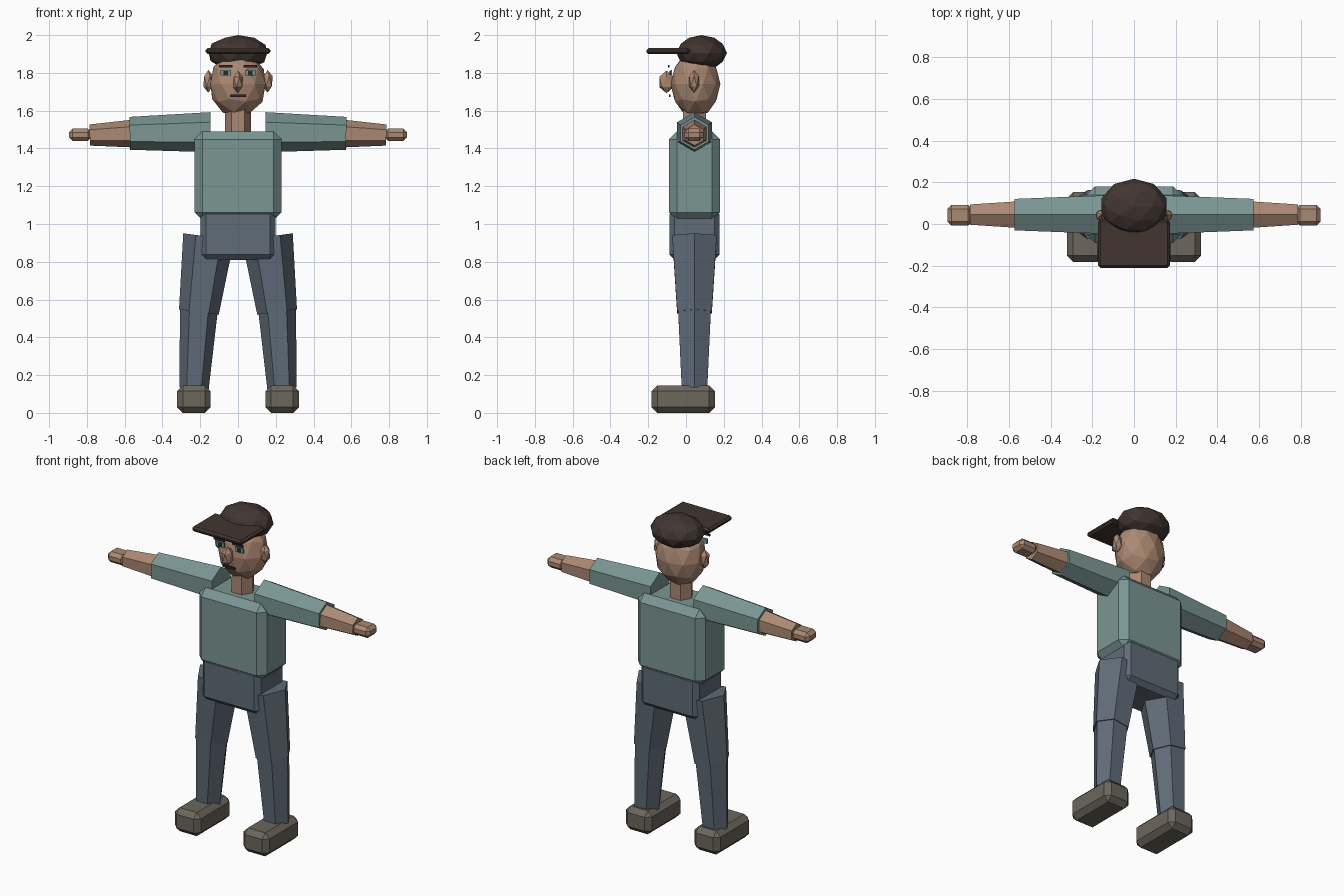
import bpy, bmesh
from mathutils import Vector, Matrix

if "Cube" in bpy.data.objects:
    bpy.data.objects.remove(bpy.data.objects["Cube"])

CY = 0.045  # depth of the body axis


def material(name, rgb):
    m = bpy.data.materials.new(name)
    m.diffuse_color = (*rgb, 1)
    m.use_nodes = True
    m.node_tree.nodes["Principled BSDF"].inputs["Base Color"].default_value = m.diffuse_color
    return m


SHIRT = material("shirt_teal", (0.195, 0.305, 0.29))
TROUSERS = material("trouser_slate", (0.115, 0.15, 0.187))
SKIN = material("skin_tan", (0.41, 0.25, 0.17))
CAP = material("cap_brown", (0.054, 0.036, 0.03))
SHOE = material("shoe_olive", (0.15, 0.133, 0.107))
EYE = material("eye_teal", (0.16, 0.32, 0.33))
DARK = material("feature_dark", (0.03, 0.02, 0.017))


def finish(bm, name, mat):
    bmesh.ops.recalc_face_normals(bm, faces=bm.faces)
    me = bpy.data.meshes.new(name)
    bm.to_mesh(me)
    bm.free()
    me.materials.append(mat)
    ob = bpy.data.objects.new(name, me)
    bpy.context.scene.collection.objects.link(ob)
    return ob


def box(name, lo, hi, mat, bevel=0.0):
    """Box between two corners with chamfered edges."""
    lo, hi = Vector(lo), Vector(hi)
    bm = bmesh.new()
    bmesh.ops.create_cube(bm, size=1, matrix=Matrix.Translation((lo + hi) / 2) @ Matrix.Diagonal((*(hi - lo), 1)))
    if bevel:
        bmesh.ops.bevel(bm, geom=bm.edges[:], offset=bevel, segments=1, affect='EDGES')
    return finish(bm, name, mat)


def ball(name, centre, radii, mat, level):
    """Faceted ellipsoid."""
    bm = bmesh.new()
    bmesh.ops.create_icosphere(bm, subdivisions=level, radius=1,
                               matrix=Matrix.Translation(centre) @ Matrix.Diagonal((*radii, 1)))
    return finish(bm, name, mat)


def limb(name, a, b, ra, rb, corner, mat):
    """Tapered six-sided limb from a to b with one corner pointing along `corner`."""
    a, b = Vector(a), Vector(b)
    d = (b - a).normalized()
    u = Vector(corner)
    u = (u - d * u.dot(d)).normalized()
    v = d.cross(u)
    bm = bmesh.new()
    bmesh.ops.create_cone(bm, cap_ends=True, segments=6, radius1=ra, radius2=rb, depth=(b - a).length)
    # primitive has a corner on its local y axis
    rot = Matrix((-v, u, d)).transposed().to_4x4()
    bm.transform(Matrix.Translation((a + b) / 2) @ rot)
    return finish(bm, name, mat)


# Trunk
box("torso", (-0.23, -0.09, 1.02), (0.23, 0.18, 1.49), SHIRT, 0.042)
box("hips", (-0.198, -0.088, 0.81), (0.198, 0.178, 1.08), TROUSERS, 0.028)
limb("neck", (0, CY, 1.45), (0, CY, 1.63), 0.07, 0.07, (1, 0, 0), SKIN)

# Head and cap
ball("head", (0, 0.05, 1.74), (0.153, 0.132, 0.176), SKIN, 2)
ball("nose", (0, -0.103, 1.752), (0.031, 0.045, 0.06), SKIN, 1)
ball("cap_crown", (0, 0.083, 1.906), (0.163, 0.134, 0.094), CAP, 2)
box("cap_brim", (-0.172, -0.21, 1.9), (0.172, 0.02, 1.931), CAP, 0.011)
box("mouth", (-0.042, -0.091, 1.672), (0.042, -0.082, 1.685), DARK)

# Mirrored parts
for side, s in (("left", -1), ("right", 1)):
    def sbox(name, x0, x1, y, z, mat, bevel=0.0):
        xs = sorted((s * x0, s * x1))
        box(f"{side}_{name}", (xs[0], y[0], z[0]), (xs[1], y[1], z[1]), mat, bevel)

    # Face
    ball(f"{side}_ear", (s * 0.157, CY - 0.003, 1.755), (0.03, 0.03, 0.06), SKIN, 1)
    sbox("eye", 0.038, 0.092, (-0.083, -0.074), (1.785, 1.814), EYE)
    sbox("pupil", 0.054, 0.076, (-0.087, -0.081), (1.788, 1.811), DARK)
    sbox("eyebrow", 0.028, 0.1, (-0.096, -0.087), (1.829, 1.841), DARK)

    # Arm
    limb(f"{side}_sleeve", (s * 0.145, CY, 1.486), (s * 0.573, CY, 1.48), 0.106, 0.087, (0, 0, 1), SHIRT)
    limb(f"{side}_forearm", (s * 0.55, CY, 1.479), (s * 0.785, CY, 1.471), 0.074, 0.056, (0, 0, 1), SKIN)
    sbox("hand", 0.775, 0.895, (-0.008, 0.092), (1.439, 1.505), SKIN, 0.02)

    # Leg
    limb(f"{side}_thigh", (s * 0.155, CY, 0.933), (s * 0.207, CY, 0.534), 0.136, 0.106, (1, 0, 0), TROUSERS)
    limb(f"{side}_shin", (s * 0.207, CY, 0.545), (s * 0.233, CY, 0.13), 0.1, 0.078, (1, 0, 0), TROUSERS)
    sbox("shoe", 0.145, 0.322, (-0.182, 0.153), (0, 0.145), SHOE, 0.03)
